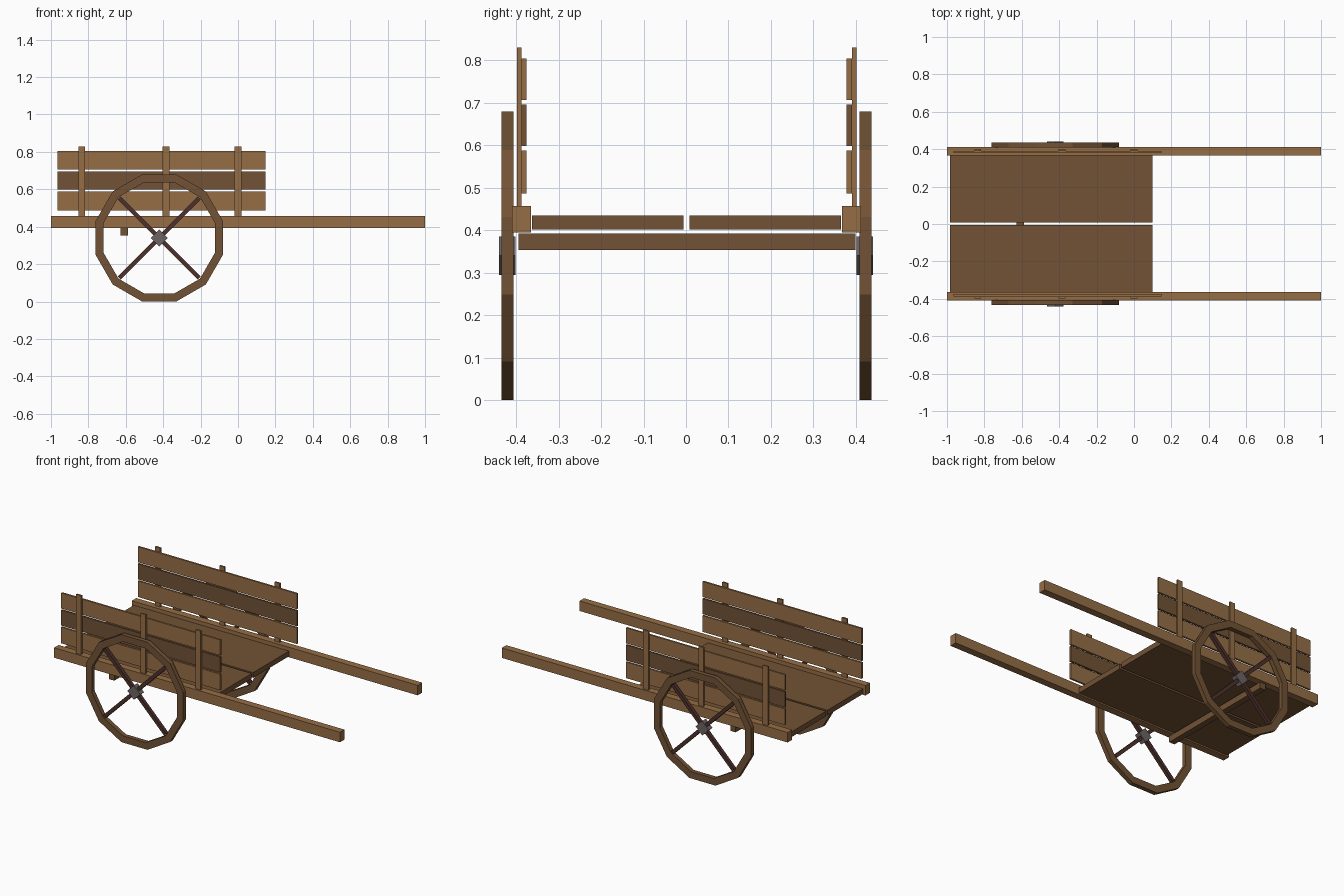
import bpy
import bmesh
from math import pi, sin, cos, radians
from mathutils import Matrix, Vector

cube = bpy.data.objects.get("Cube")
if cube:
    bpy.data.objects.remove(cube, do_unlink=True)


def material(name, rgb):
    m = bpy.data.materials.new(name)
    m.use_nodes = True
    m.diffuse_color = (*rgb, 1)
    bsdf = next(n for n in m.node_tree.nodes if n.type == 'BSDF_PRINCIPLED')
    bsdf.inputs["Base Color"].default_value = (*rgb, 1)
    return m


LIGHT = material("light wood", (0.30, 0.155, 0.06))
DARK = material("dark wood", (0.168, 0.084, 0.035))
SPOKE = material("reddish brown wood", (0.075, 0.03, 0.025))
IRON = material("grey iron", (0.15, 0.125, 0.125))


def finish(name, bm, mat):
    bmesh.ops.recalc_face_normals(bm, faces=bm.faces)
    mesh = bpy.data.meshes.new(name)
    bm.to_mesh(mesh)
    bm.free()
    mesh.materials.append(mat)
    obj = bpy.data.objects.new(name, mesh)
    bpy.context.collection.objects.link(obj)
    return obj


def box(name, x, y, z, mat, turn=Matrix()):
    """Box from (low, high) ranges; turn is applied about its centre."""
    centre = Vector([sum(r) / 2 for r in (x, y, z)])
    size = [abs(r[1] - r[0]) for r in (x, y, z)]
    bm = bmesh.new()
    bmesh.ops.create_cube(bm, size=1, matrix=Matrix.Translation(centre) @ turn @ Matrix.Diagonal((*size, 1)))
    return finish(name, bm, mat)


def rim(name, centre, outer, inner, width, sides, mat):
    """Faceted ring about the y axis with a rectangular section."""
    bm = bmesh.new()
    section = [(outer, -width / 2), (outer, width / 2), (inner, width / 2), (inner, -width / 2)]
    rings = []
    for i in range(sides):
        a = 2 * pi * (i + 0.5) / sides
        rings.append([bm.verts.new(centre + Vector((r * cos(a), y, r * sin(a)))) for r, y in section])
    for i in range(sides):
        p, q = rings[i], rings[(i + 1) % sides]
        for k in range(4):
            n = (k + 1) % 4
            bm.faces.new((p[k], p[n], q[n], q[k]))
    return finish(name, bm, mat)


SHIFT = 0.0015          # small sideways offset of the body
HUB_X, HUB_Z = -0.421, 0.34

for side, s in (("right", -1), ("left", 1)):
    def span(a, b):
        return (s * a + SHIFT, s * b + SHIFT)

    # Long shaft and floor plank
    box(f"{side}_shaft", (-1, 1), span(0.366, 0.411), (0.394, 0.457), LIGHT)
    box(f"{side}_floor_plank", (-0.985, 0.1), span(0.007, 0.364), (0.401, 0.434), DARK)

    # Side wall: three boards on three posts
    for name, low, high, mat in (("lower", 0.486, 0.588, LIGHT),
                                 ("middle", 0.598, 0.696, DARK),
                                 ("upper", 0.706, 0.804, LIGHT)):
        box(f"{side}_{name}_board", (-0.966, 0.147), span(0.377, 0.389), (low, high), mat)
    for name, x in (("rear", -0.836), ("middle", -0.385), ("front", 0)):
        box(f"{side}_{name}_post", (x - 0.018, x + 0.018), span(0.389, 0.4), (0.45, 0.83), LIGHT)

    # Wheel: twelve-sided rim, crossed spokes and diamond hub
    y = s * 0.4215 + SHIFT
    rim(f"{side}_wheel_rim", Vector((HUB_X, y, HUB_Z)), 0.352, 0.308, 0.028, 12, DARK)
    for i, angle in enumerate((45, -45)):
        box(f"{side}_spoke_bar_{i + 1}", (HUB_X - 0.302, HUB_X + 0.302), (y - 0.011, y + 0.011),
            (HUB_Z - 0.011, HUB_Z + 0.011), SPOKE, Matrix.Rotation(radians(angle), 4, 'Y'))
    box(f"{side}_hub", (HUB_X - 0.032, HUB_X + 0.032), (s * 0.402, s * 0.44),
        (HUB_Z - 0.032, HUB_Z + 0.032), IRON, Matrix.Rotation(radians(45), 4, 'Y'))

# Beam under the floor
box("cross_beam", (-0.627, -0.589), (-0.395, 0.399), (0.353, 0.392), DARK)
